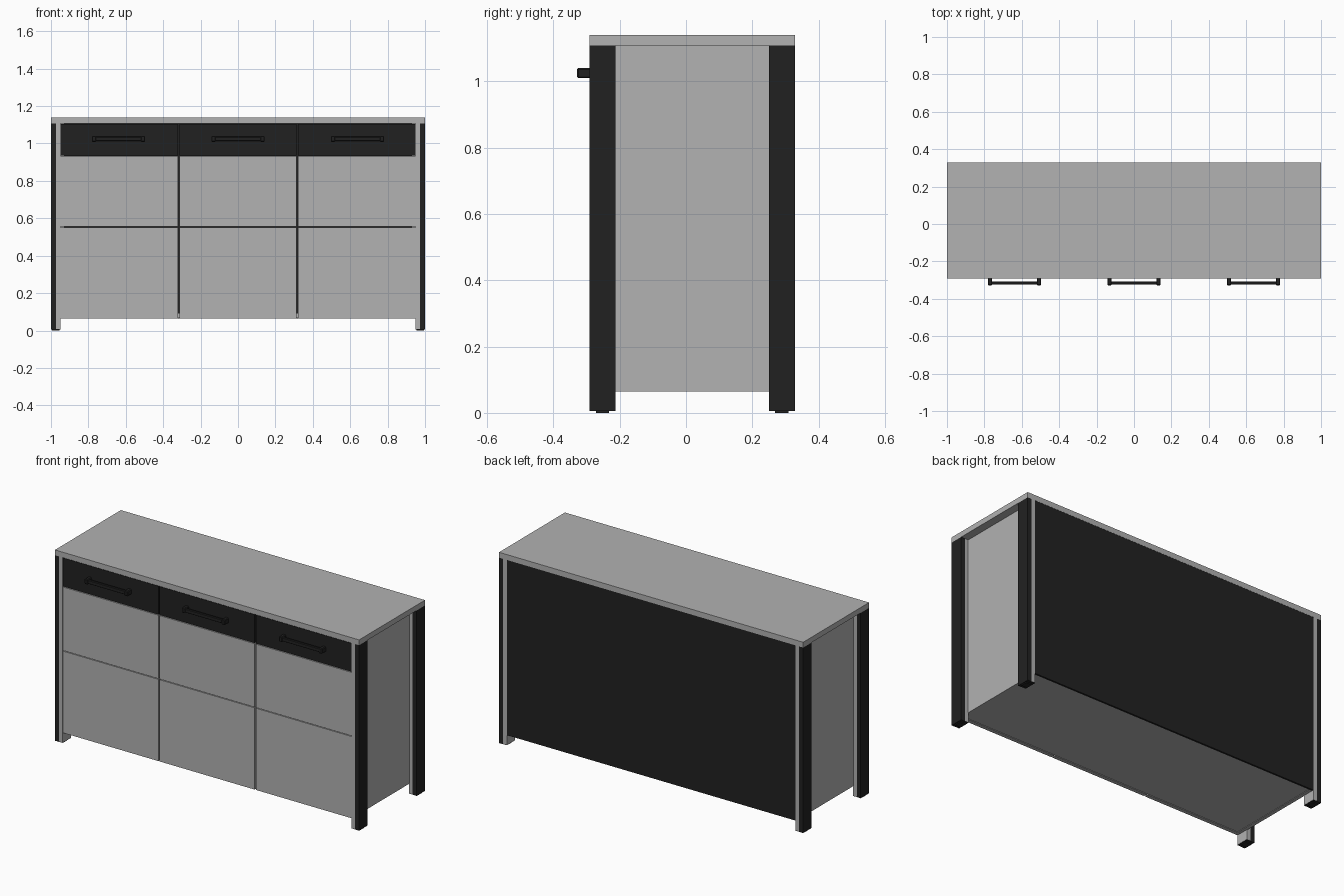
import bpy, bmesh

if "Cube" in bpy.data.objects:
    bpy.data.objects.remove(bpy.data.objects["Cube"])


def material(name, v):
    m = bpy.data.materials.new(name)
    m.diffuse_color = (v, v, v, 1)
    m.use_nodes = True
    m.node_tree.nodes["Principled BSDF"].inputs["Base Color"].default_value = m.diffuse_color
    return m


GREY = material("light grey", 0.445)
BLACK = material("black", 0.0155)


def box(name, mat, x, y, z, bevel=0):
    """Box from (min, max) ranges on each axis."""
    bm = bmesh.new()
    bmesh.ops.create_cube(bm, size=1)
    for v in bm.verts:
        for i, (a, b) in enumerate((x, y, z)):
            v.co[i] = a if v.co[i] < 0 else b
    if bevel:
        bmesh.ops.bevel(bm, geom=bm.edges[:], offset=bevel, segments=1, affect='EDGES')
    me = bpy.data.meshes.new(name)
    bm.to_mesh(me)
    bm.free()
    me.materials.append(mat)
    ob = bpy.data.objects.new(name, me)
    bpy.context.collection.objects.link(ob)
    return ob


def sided(s, a, b):
    """Range a..b on the side given by sign s."""
    return tuple(sorted((s * a, s * b)))


FRONT, BACK = -0.291, 0.328
BASE, TOP = 0.065, 1.107
LEG = 0.078

# Worktop
box("worktop", GREY, (-1, 1), (FRONT, BACK), (TOP, 1.139))

# Legs: black outer plate, grey inner half, small black foot
for s, side in ((-1, "left"), (1, "right")):
    for y0, end in ((FRONT, "front"), (BACK - LEG, "back")):
        y1 = y0 + LEG
        name = f"{end}_{side}_leg"
        box(name + "_outer", BLACK, sided(s, 0.974, 1), (y0, y1), (0.005, TOP))
        box(name + "_inner", GREY, sided(s, 0.949, 0.974), (y0, y1), (0.007, TOP))
        box(name + "_sole", BLACK, sided(s, 0.95, 0.974), (y0 + .001, y1 - .001), (0.005, 0.007))
        box(name + "_foot", BLACK, sided(s, 0.955, 0.995), (y0 + 0.019, y1 - 0.019), (0, 0.005))
    # Side panel between the legs
    box(side + "_side_panel", GREY, sided(s, 0.93, 0.952),
        (FRONT + 0.025, BACK - 0.012), (BASE, TOP))

# Bottom, back and inner dividers
box("bottom_panel", GREY, (-0.93, 0.93), (FRONT + 0.025, BACK - 0.012), (BASE + 0.003, BASE + 0.025))
box("back_panel", BLACK, (-0.949, 0.949), (BACK - 0.012, BACK - 0.001), (BASE, TOP))
box("inner_front_frame", BLACK, (-0.93, 0.93), (FRONT + 0.025, FRONT + 0.03), (BASE + 0.025, TOP))

# Three bays: drawer with handle above two door panels
PITCH = 1.898 / 3
for i, bay in enumerate(("left", "middle", "right")):
    c = (i - 1) * PITCH
    gl = 0.001 if i == 0 else 0.004
    gr = 0.001 if i == 2 else 0.004
    xr = (c - PITCH / 2 + gl, c + PITCH / 2 - gr)
    yr = (FRONT + 0.001, FRONT + 0.024)
    box(bay + "_drawer_front", BLACK, xr, yr, (0.936, TOP - 0.002))
    box(bay + "_upper_door", GREY, xr, yr, (0.555, 0.932))
    box(bay + "_lower_door", GREY, xr, yr, (BASE, 0.551))
    # Handle: two posts and a bar
    h = (i - 1) * 0.639
    for s, e in ((-1, "left"), (1, "right")):
        p = h + s * 0.131
        box(f"{bay}_handle_{e}_post", BLACK, (p - 0.011, p + 0.011),
            (-0.328, FRONT + 0.004), (1.009, 1.040), 0.004)
    box(bay + "_handle_bar", BLACK, (h - 0.125, h + 0.125),
        (-0.323, -0.307), (1.013, 1.036), 0.003)
